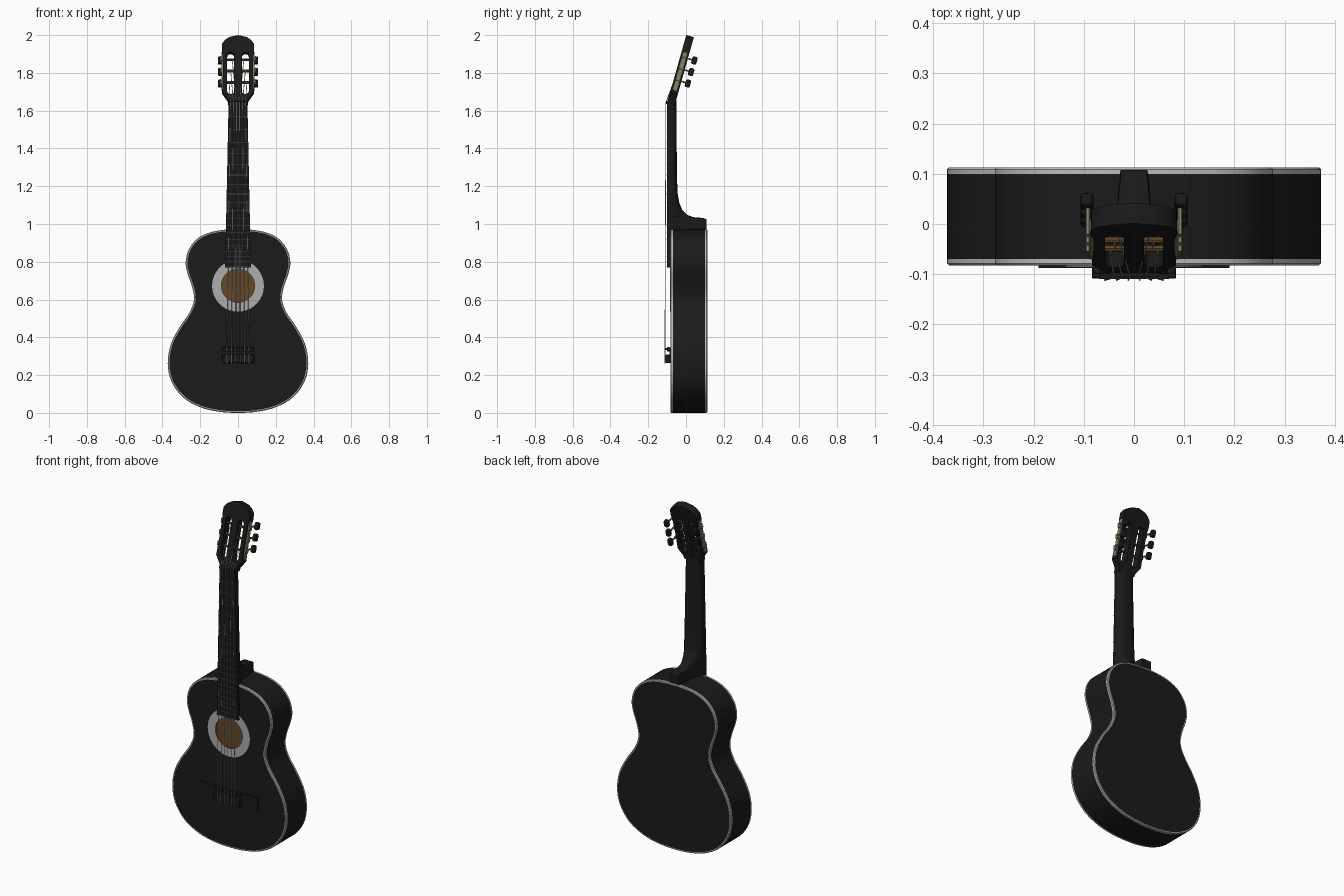
import bpy, math
from mathutils import Matrix, Vector

if "Cube" in bpy.data.objects:
    bpy.data.objects.remove(bpy.data.objects["Cube"])

def material(name, rgb):
    m = bpy.data.materials.new(name)
    m.diffuse_color = (*rgb, 1)
    m.use_nodes = True
    m.node_tree.nodes["Principled BSDF"].inputs["Base Color"].default_value = m.diffuse_color
    return m

BLACK = material("gloss black", (0.0105, 0.0105, 0.0105))
WHITE = material("binding white", (0.5, 0.5, 0.5))
GREY = material("rosette grey", (0.42, 0.42, 0.42))
BROWN = material("inner wood", (0.13, 0.066, 0.022))
BRASS = material("brass", (0.24, 0.21, 0.14))
FRET = material("dull fret metal", (0.1, 0.085, 0.06))
STEEL = material("string steel", (0.5, 0.5, 0.5))

def smooth(ob):
    bpy.ops.object.select_all(action='DESELECT')
    ob.select_set(True)
    bpy.context.view_layer.objects.active = ob
    bpy.ops.object.shade_smooth_by_angle(angle=math.radians(35))

def add_mesh(name, verts, faces, mats, bevel=0):
    me = bpy.data.meshes.new(name)
    me.from_pydata([tuple(v) for v in verts], [], faces)
    for m in mats:
        me.materials.append(m)
    ob = bpy.data.objects.new(name, me)
    bpy.context.collection.objects.link(ob)
    if bevel:
        b = ob.modifiers.new("bevel", 'BEVEL')
        b.width, b.segments = bevel, 2
    return ob

def loft(name, rings, mats, row_mat=None, caps=(True, True), closed=False):
    """Skin a list of equal closed rings; row_mat gives a material per row."""
    n = len(rings[0])
    faces, idx = [], []
    rows = len(rings) if closed else len(rings) - 1
    for r in range(rows):
        a, b = r * n, (r + 1) % len(rings) * n
        for i in range(n):
            j = (i + 1) % n
            faces.append((a + i, a + j, b + j, b + i))
            idx.append(row_mat[r] if row_mat else 0)
    for on, r in zip(caps, (0, len(rings) - 1)):
        if on and not closed:
            f = list(range(r * n, r * n + n))
            faces.append(f[::-1] if r == 0 else f)
            idx.append(row_mat[min(r, rows - 1)] if row_mat else 0)
    ob = add_mesh(name, [v for r in rings for v in r], faces, mats)
    ob.data.polygons.foreach_set("material_index", idx)
    smooth(ob)
    return ob

def block(name, lo, hi, mat, M=Matrix(), bevel=0, taper=1.0):
    """Box between two corners; taper scales the x of the upper z end."""
    v = [M @ Vector((x * (taper if k else 1), y, z)) for k, z in enumerate((lo[2], hi[2]))
         for y in (lo[1], hi[1]) for x in (lo[0], hi[0])]
    f = [(0, 2, 3, 1), (4, 5, 7, 6), (0, 1, 5, 4), (2, 6, 7, 3), (0, 4, 6, 2), (1, 3, 7, 5)]
    return add_mesh(name, v, f, [mat], bevel)

def to_mesh(name, cu, mat, M=Matrix()):
    cu.materials.append(mat)
    ob = bpy.data.objects.new(name, cu)
    bpy.context.collection.objects.link(ob)
    ob.matrix_world = M
    bpy.ops.object.select_all(action='DESELECT')
    ob.select_set(True)
    bpy.context.view_layer.objects.active = ob
    bpy.ops.object.convert(target='MESH')
    smooth(bpy.context.object)
    return bpy.context.object

def tube(name, pts, r, mat, res=1):
    cu = bpy.data.curves.new(name, 'CURVE')
    cu.dimensions = '3D'
    cu.bevel_depth, cu.bevel_resolution, cu.use_fill_caps = r, res, True
    s = cu.splines.new('POLY')
    s.points.add(len(pts) - 1)
    for p, q in zip(s.points, pts):
        p.co = (*q, 1)
    return to_mesh(name, cu, mat)

# ---- body outline: half profile, mirrored, through a smooth spline
HALF = [(0, 0), (.1, .006), (.2, .03), (.291, .082), (.352, .165), (.372, .26), (.357, .36),
        (.312, .45), (.258, .53), (.233, .60), (.244, .67), (.268, .74), (.277, .80),
        (.258, .87), (.205, .93), (.12, .963), (0, .973)]
ctrl = [Vector(p) for p in HALF] + [Vector((-x, z)) for x, z in HALF[-2:0:-1]]
outline = []
for i in range(len(ctrl)):
    a, b, c, d = (ctrl[(i + k) % len(ctrl)] for k in (-1, 0, 1, 2))
    for s in range(4):
        t = s / 4
        outline.append(0.5 * (2 * b + (c - a) * t + (2 * a - 5 * b + 4 * c - d) * t * t
                              + (3 * b - a - 3 * c + d) * t ** 3))
N = len(outline)
HOLE = Vector((0, .673))

def inset(d, y):
    ring = []
    for i, p in enumerate(outline):
        t = (outline[(i + 1) % N] - outline[i - 1]).normalized()
        ring.append((p.x - t.y * d, y, p.y + t.x * d))
    return ring

def circle(r, y):
    return [(HOLE.x + q.x, y, HOLE.y + q.y) for q in ((p - HOLE).normalized() * r for p in outline)]

# hollow body: inside of the back, inner walls, sound hole, front, binding, sides, back
loft("body",
     [inset(.012, .105), inset(.012, -.075), circle(.088, -.075), circle(.088, -.083),
      inset(.009, -.083), inset(.004, -.083), inset(0, -.079), inset(0, -.07),
      inset(0, .1), inset(0, .109), inset(.004, .113), inset(.009, .113)],
     [BLACK, WHITE, BROWN], [2, 2, 2, 0, 1, 1, 1, 0, 1, 1, 1])
bpy.data.objects["body"].data.polygons[-1].material_index = 0

loft("rosette", [circle(.137, -.083), circle(.137, -.0855), circle(.088, -.0855), circle(.088, -.083)],
     [GREY], closed=True)

# ---- neck with heel: D sections blending into a narrow heel
D_SEC = [(1, 0), (1, .3), (.93, .6), (.72, .85), (.4, .97), (0, 1)]
H_SEC = [(1, 0), (.9, .15), (.58, .4), (.5, .75), (.42, 1), (0, 1)]

def half_width(z):
    return .064 - (z - .97) * .021

rings = []
for z, back in [(.96, .108), (1.025, .108), (1.032, .09), (1.036, .04), (1.048, .005), (1.075, -.02),
                (1.11, -.035), (1.16, -.044), (1.25, -.048), (1.655, -.051)]:
    k = max(0, min(1, (back + .05) / .1))
    sec = [(a[0] * (1 - k) + b[0] * k, a[1] * (1 - k) + b[1] * k) for a, b in zip(D_SEC, H_SEC)]
    sec += [(-u, v) for u, v in sec[-2::-1]]
    rings.append([(u * half_width(z), -.088 + v * (back + .088), z) for u, v in sec])
loft("neck", rings, [BLACK])

# fretboard, frets and nut
w0, w1 = half_width(.77), half_width(1.64)
block("fretboard", (-w0, -.1, .77), (w0, -.083, 1.64), BLACK, taper=w1 / w0)
for n in range(1, 20):
    z = .34 + 1.3 * 2 ** (-n / 12)
    w = half_width(z)
    block("fret", (-w, -.102, z - .0015), (w, -.099, z + .0015), FRET)
block("nut", (-w1, -.106, 1.636), (w1, -.08, 1.65), BLACK)

# ---- bridge
block("bridge_plate", (-.19, -.088, .265), (.19, -.082, .345), BLACK)
block("bridge_tie_block", (-.084, -.109, .265), (.084, -.085, .308), BLACK, bevel=.004)
block("saddle_base", (-.084, -.1, .325), (.084, -.085, .348), BLACK, bevel=.003)
block("saddle", (-.07, -.11, .333), (.07, -.09, .343), BLACK)

# ---- headstock in a tilted frame: x across, y along, z towards the front
TILT = math.radians(15.7)
HEAD = Matrix.Translation((0, -.1, 1.64)) @ Matrix.Rotation(math.pi / 2 - TILT, 4, 'X')
cu = bpy.data.curves.new("headstock", 'CURVE')
cu.dimensions, cu.fill_mode, cu.extrude = '2D', 'BOTH', .021
EDGE = [(.051, 0), (.056, .022), (.07, .042), (.084, .062), (.08, .16), (.081, .26),
        (.086, .29), (.085, .325), (.07, .347), (.045, .364), (0, .374)]
shapes = [EDGE + [(-x, y) for x, y in EDGE[-2::-1]]]
for s in (-1, 1):   # rounded slots
    arc = [i * math.pi / 6 for i in range(7)]
    shapes.append([(s * .039 + .019 * math.cos(a), .262 + .019 * math.sin(a)) for a in arc]
                  + [(s * .039 - .019 * math.cos(a), .069 - .019 * math.sin(a)) for a in arc])
for pts in shapes:
    sp = cu.splines.new('POLY')
    sp.points.add(len(pts) - 1)
    for p, q in zip(sp.points, pts):
        p.co = (*q, 0, 1)
    sp.use_cyclic_u = True
to_mesh("headstock", cu, BLACK, HEAD @ Matrix.Translation((0, 0, -.021)))

# tuning machines
PEGS = [.119, .182, .245]
for s in (-1, 1):
    x0, x1 = sorted((s * .08, s * .088))
    block("tuner_plate", (x0, .075, -.033), (x1, .285, -.009), BRASS, HEAD, bevel=.002)
    for v in PEGS:
        tube("tuner_roller", [HEAD @ Vector((s * x, v, -.02)) for x in (.018, .085)], .007, BROWN, 2)
        tube("tuner_gear", [HEAD @ Vector((s * x, v, -.02)) for x in (.086, .095)], .011, BRASS, 2)
        tube("tuner_shaft", [HEAD @ Vector((s * .092, v + .012, w)) for w in (-.01, -.07)], .005, BRASS)
        x0, x1 = sorted((s * .081, s * .107))
        block("tuner_knob", (x0, v - .01, -.092), (x1, v + .032, -.064), BLACK, HEAD, bevel=.008)

# ---- strings from tie block over saddle and nut to the rollers
for i in range(6):
    f = (i - 2.5) / 2.5
    s = 1 if f > 0 else -1
    peg = PEGS[2 - round((abs(f) - .2) / .4)]
    tube("string", [(f * .058, -.111, .262), (f * .058, -.1115, .34), (f * .04, -.1065, 1.643),
                    HEAD @ Vector((s * (.027 + .02 * abs(f)), peg, -.013))], .0018, STEEL, 0)
